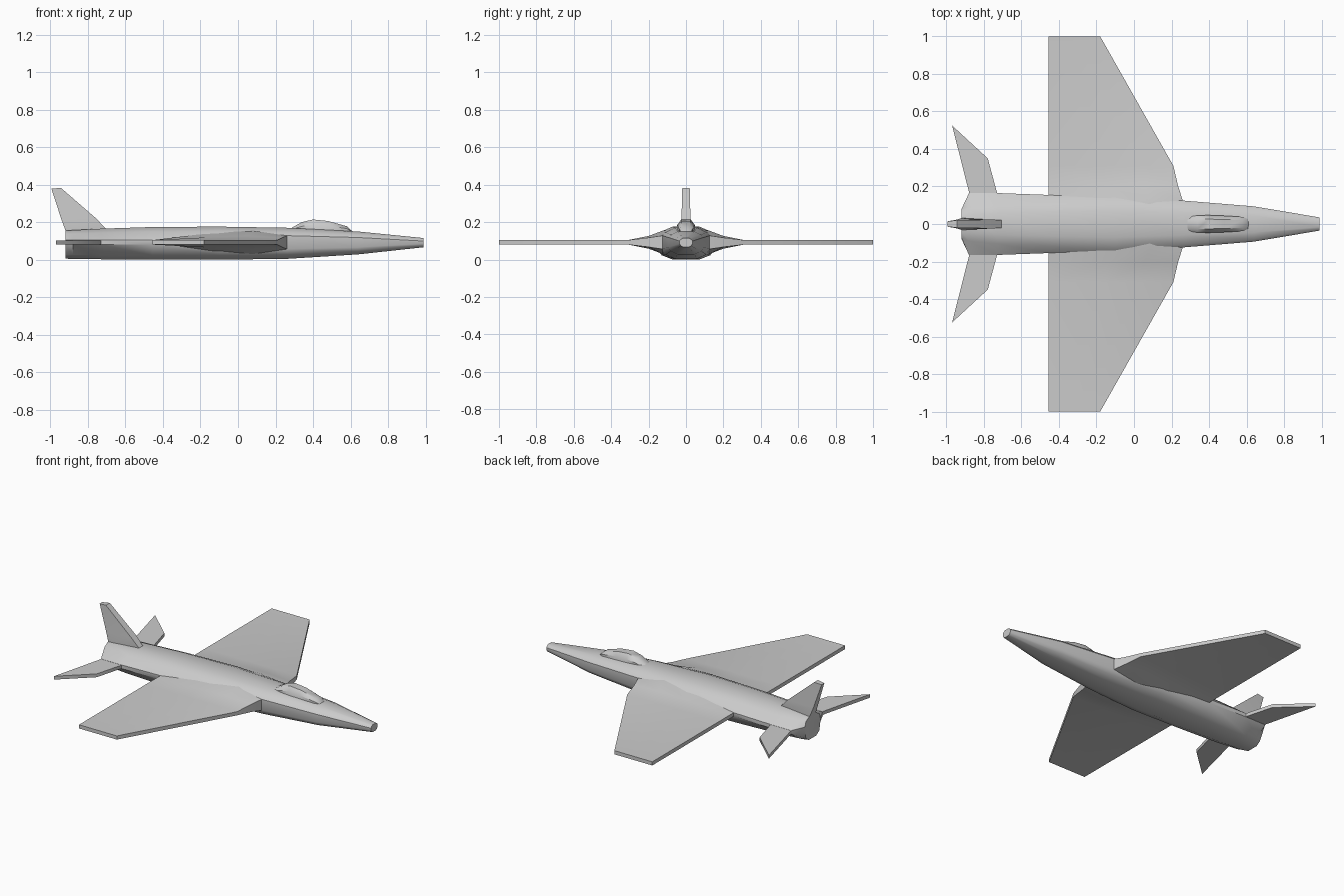
import bpy, bmesh
from math import radians

if "Cube" in bpy.data.objects:
    bpy.data.objects.remove(bpy.data.objects["Cube"])

ZC = 0.092  # height of the wing plane


def make(name, verts, faces, smooth=True, mirror=False):
    me = bpy.data.meshes.new(name)
    me.from_pydata(verts, [], faces)
    bm = bmesh.new()
    bm.from_mesh(me)
    bmesh.ops.remove_doubles(bm, verts=bm.verts, dist=1e-5)
    bmesh.ops.recalc_face_normals(bm, faces=bm.faces)
    bm.to_mesh(me)
    bm.free()
    ob = bpy.data.objects.new(name, me)
    bpy.context.collection.objects.link(ob)
    bpy.ops.object.select_all(action='DESELECT')
    ob.select_set(True)
    bpy.context.view_layer.objects.active = ob
    if smooth:
        bpy.ops.object.shade_smooth_by_angle(angle=radians(38))
    if mirror:
        m = ob.modifiers.new("mirror", 'MIRROR')
        m.use_axis = (False, True, False)
    return ob


def loft(name, rings, **kw):
    """Skin a list of closed rings and cap both ends."""
    n = len(rings[0])
    verts = [p for r in rings for p in r]
    faces = [(i * n + j, i * n + (j + 1) % n, (i + 1) * n + (j + 1) % n, (i + 1) * n + j)
             for i in range(len(rings) - 1) for j in range(n)]
    faces += [tuple(range(n)), tuple(range((len(rings) - 1) * n, len(rings) * n))]
    return make(name, verts, faces, **kw)


def body_ring(x, w, t, sw, zb, zt, zc=ZC):
    """Symmetric section: half width, side half height, shoulder width, bottom, top."""
    half = [(0.55 * sw, zb), (sw, zb + 0.25 * (zc - zb)), (w, zc - t),
            (w, zc + t), (sw, zt - 0.3 * (zt - zc)), (0.55 * sw, zt)]
    pts = half + [(-y, z) for y, z in reversed(half)]
    return [(x, y, z) for y, z in pts]


# Fuselage
loft("fuselage", [body_ring(*s) for s in (
    (-0.92, 0.080, 0.013, 0.070, 0.005, 0.155),
    (-0.88, 0.165, 0.012, 0.090, 0.004, 0.157),
    (-0.73, 0.165, 0.012, 0.105, 0.002, 0.165),
    (-0.455, 0.155, 0.012, 0.118, 0.000, 0.174),
    (-0.10, 0.160, 0.030, 0.130, 0.000, 0.176),
    (0.26, 0.125, 0.036, 0.108, 0.004, 0.170),
    (0.64, 0.094, 0.026, 0.082, 0.028, 0.150),
    (0.99, 0.035, 0.007, 0.028, 0.066, 0.115))])


# Wings: thick blended root, flat outer panel
def rib(y, front, rear, heights):
    xs = [front + (rear - front) * f for f in (0, 0.25, 0.55, 1)]
    top = [(x, y, ZC + h) for x, h in zip(xs, heights)]
    low = [(x, y, ZC - h) for x, h in zip(xs, heights)]
    return top + low[::-1]


loft("wing", [
    rib(0.06, 0.27, -0.455, (0.036, 0.065, 0.065, 0.013)),
    rib(0.125, 0.26, -0.455, (0.036, 0.062, 0.052, 0.012)),
    rib(0.20, 0.236, -0.455, (0.025, 0.034, 0.028, 0.012)),
    rib(0.31, 0.21, -0.455, (0.012, 0.012, 0.012, 0.012)),
    rib(1.0, -0.18, -0.455, (0.012, 0.012, 0.012, 0.012))], mirror=True)

# Swept tailplane
tail = [(-0.90, 0.06), (-0.88, 0.17), (-0.97, 0.525), (-0.78, 0.35), (-0.73, 0.165), (-0.73, 0.06)]
loft("tailplane", [[(x, y, ZC + s * 0.011) for x, y in tail] for s in (-1, 1)], mirror=True)

# Tail fin, slightly thicker toward the base
fin = [(-0.92, 0.12, 0.036, -0.66, 0.006), (-0.92, 0.155, 0.032, -0.70, 0.020),
       (-0.942, 0.215, 0.024, -0.757, 0.024), (-0.995, 0.378, 0.014, -0.945, 0.020)]
loft("tail_fin", [[(xr, -wr, z), (xf, -wf, z + 0.005), (xf, wf, z + 0.005), (xr, wr, z)]
                  for xr, z, wr, xf, wf in fin])

# Cockpit canopy
loft("canopy", [[(x, -w, 0.14), (x, -w, z - 0.45 * (z - 0.15)), (x, -0.55 * w, z),
                 (x, 0.55 * w, z), (x, w, z - 0.45 * (z - 0.15)), (x, w, 0.14)]
                for x, z, w in ((0.28, 0.166, 0.036), (0.34, 0.200, 0.046), (0.40, 0.214, 0.047),
                                (0.48, 0.206, 0.044), (0.58, 0.178, 0.038), (0.61, 0.151, 0.026))])
